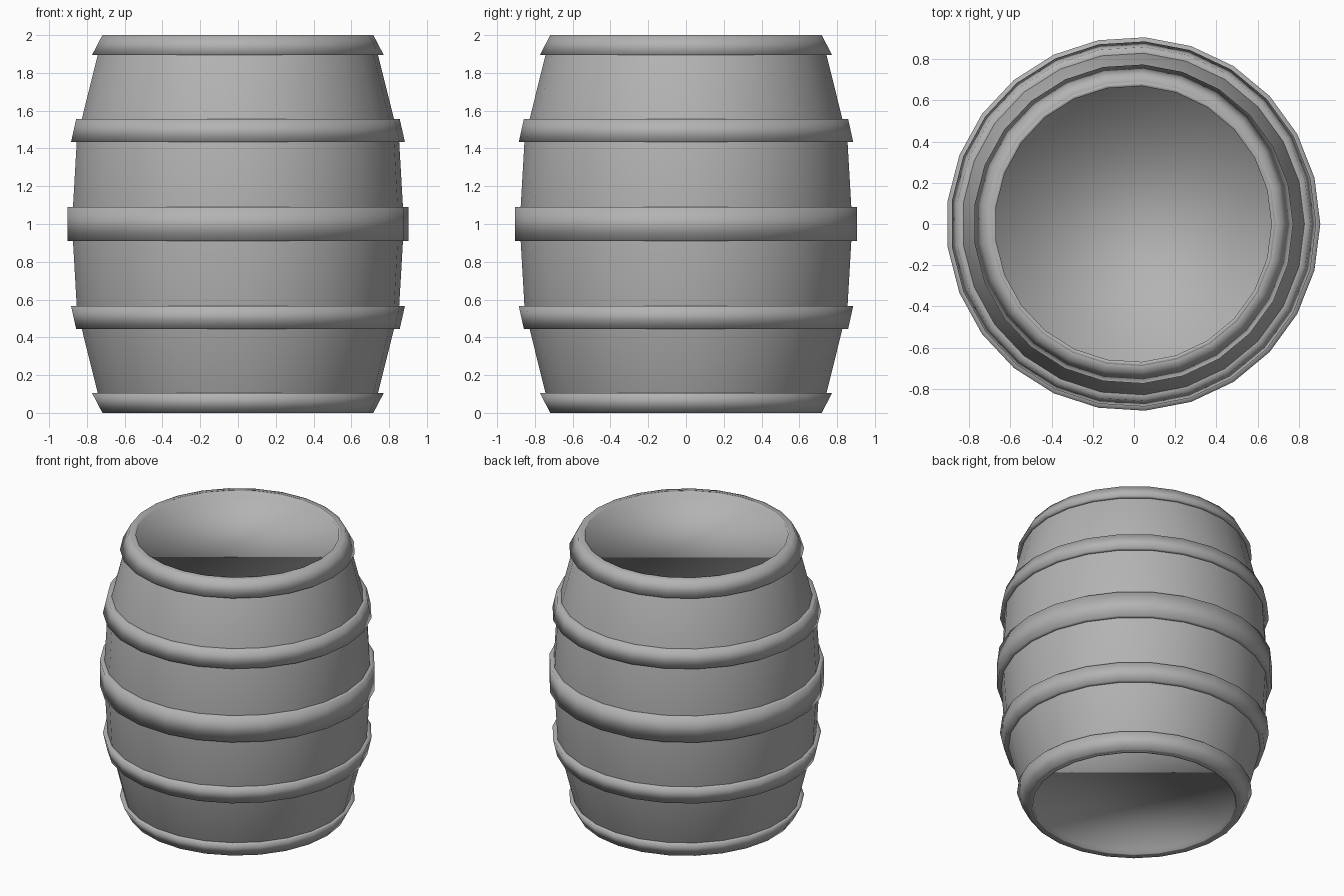
import bpy, bmesh, math

if "Cube" in bpy.data.objects:
    bpy.data.objects.remove(bpy.data.objects["Cube"])

SIDES = 25
SHIFT = -0.91 * (1 - math.cos(math.pi / SIDES)) / 2   # odd side count: recentre on x
HOOP = 0.03                                           # hoop thickness

grey = bpy.data.materials.new("dark_grey")
grey.diffuse_color = (0.45, 0.45, 0.45, 1)
grey.use_nodes = True
grey.node_tree.nodes["Principled BSDF"].inputs["Base Color"].default_value = grey.diffuse_color


def lathe(name, profile, capped=False):
    """Turn a bottom-to-top (radius, z) outline around z, smooth shaded."""
    bm = bmesh.new()
    rings = []
    for r, z in profile:
        rings.append([bm.verts.new((r * math.cos(2 * math.pi * i / SIDES) + SHIFT,
                                    r * math.sin(2 * math.pi * i / SIDES), z))
                      for i in range(SIDES)])
    for a, b in zip(rings, rings[1:]):
        for i in range(SIDES):
            j = (i + 1) % SIDES
            bm.faces.new((a[i], a[j], b[j], b[i]))
    if capped:
        bm.faces.new(rings[0][::-1])
        bm.faces.new(rings[-1])
    for f in bm.faces:
        f.smooth = True
    mesh = bpy.data.meshes.new(name)
    bm.to_mesh(mesh)
    bm.free()
    mesh.materials.append(grey)
    ob = bpy.data.objects.new(name, mesh)
    bpy.context.collection.objects.link(ob)


# Stave outline, lower half, mirrored about z = 1
lower = [(0.69, 0.0), (0.745, 0.105), (0.83, 0.445), (0.857, 0.565), (0.877, 0.91)]
staves = lower + [(r, 2 - z) for r, z in reversed(lower)]

# Body with a thin rim and a slightly recessed flat head at each end
head = [(0.67, 0.03), (0.67, 0.0)]
lathe("barrel_body",
      head + staves + [(r, 2 - z) for r, z in reversed(head)], capped=True)

# Hoops follow every other stave segment, standing out from it
names = ["bottom_hoop", "lower_hoop", "middle_hoop", "upper_hoop", "top_hoop"]
for k, name in enumerate(names):
    (r0, z0), (r1, z1) = staves[2 * k], staves[2 * k + 1]
    lathe(name, [(r0, z0), (r0 + HOOP, z0), (r1 + HOOP, z1), (r1, z1)])
